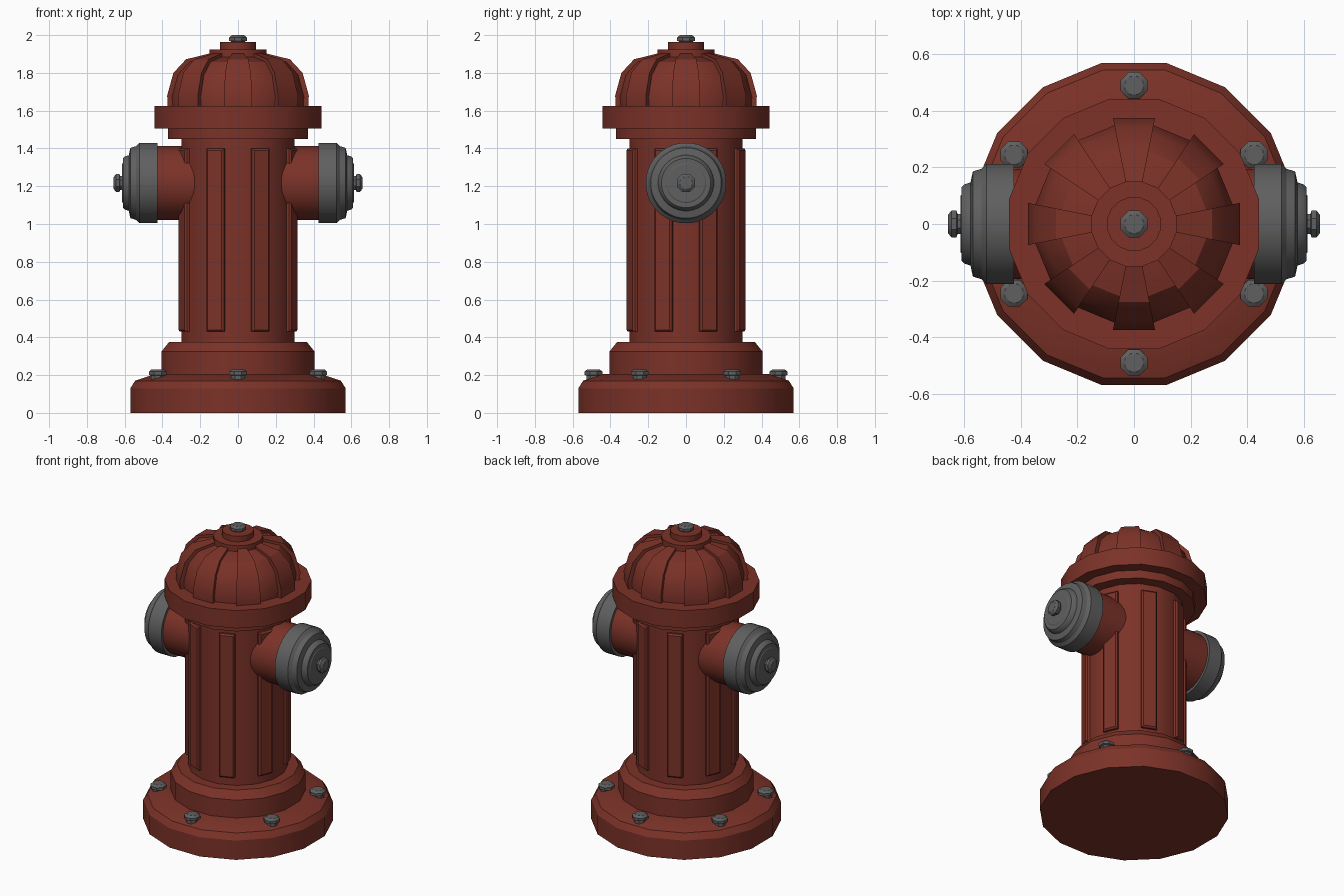
import bpy, bmesh, math
from mathutils import Matrix, Vector

if "Cube" in bpy.data.objects:
    bpy.data.objects.remove(bpy.data.objects["Cube"])

def material(name, rgb):
    m = bpy.data.materials.new(name)
    m.diffuse_color = (*rgb, 1)
    m.use_nodes = True
    m.node_tree.nodes["Principled BSDF"].inputs["Base Color"].default_value = m.diffuse_color
    return m

RED = material("dark red paint", (0.2, 0.032, 0.021))
GREY = material("grey metal", (0.115, 0.115, 0.115))
STEP = math.pi / 8          # 16-sided body, flats facing the axes
K = 1 / math.cos(STEP / 2)  # flat distance to corner radius

def finish(name, bm, mat, matrix=Matrix()):
    bmesh.ops.recalc_face_normals(bm, faces=bm.faces)
    me = bpy.data.meshes.new(name)
    bm.to_mesh(me)
    bm.free()
    me.transform(matrix)
    me.materials.append(mat)
    ob = bpy.data.objects.new(name, me)
    bpy.context.collection.objects.link(ob)
    bpy.ops.object.select_all(action='DESELECT')
    ob.select_set(True)
    bpy.context.view_layer.objects.active = ob
    bpy.ops.object.shade_smooth_by_angle(angle=math.radians(28))
    return ob

def lathe(name, profile, sides, mat, matrix=Matrix()):
    """Closed turned solid; radii are measured to the flats."""
    bm = bmesh.new()
    k = 1 / math.cos(math.pi / sides)
    rings = []
    for r, z in profile:
        rings.append([bm.verts.new((r * k * math.cos((i + .5) * math.tau / sides),
                                    r * k * math.sin((i + .5) * math.tau / sides), z))
                      for i in range(sides)])
    for a, b in zip(rings, rings[1:]):
        for i in range(sides):
            j = (i + 1) % sides
            bm.faces.new((a[i], a[j], b[j], b[i]))
    bm.faces.new(rings[0])
    bm.faces.new(rings[-1])
    return finish(name, bm, mat, matrix)

def bolt(name, matrix):
    lathe(name, [(.036, -.03), (.036, .004), (.047, .008), (.047, .026), (.032, .038)],
          8, GREY, matrix)

# Base, collar, barrel and upper flange
lathe("base", [(.57, 0), (.57, .13), (.545, .17), (.44, .205), (.38, .205)], 16, RED)
lathe("collar", [(.405, .18), (.405, .325), (.365, .375), (.28, .375)], 16, RED)
lathe("barrel", [(.3, .36), (.3, 1.46)], 16, RED)
lathe("neck_ring", [(.37, 1.45), (.37, 1.51)], 16, RED)
lathe("flange", [(.442, 1.505), (.442, 1.625)], 16, RED)

# Raised strips on the barrel
for n in range(8):
    bm = bmesh.new()
    loops = []
    for x, inset in ((.28, 0), (.314, 0), (.324, .01)):
        w, lo, hi = .05 - inset, .43 + inset, 1.4 - inset
        loops.append([bm.verts.new(p) for p in
                      ((x, -w, lo), (x, w, lo), (x, w, hi), (x, -w, hi))])
    for a, b in zip(loops, loops[1:]):
        for i in range(4):
            j = (i + 1) % 4
            bm.faces.new((a[i], a[j], b[j], b[i]))
    bm.faces.new(loops[0])
    bm.faces.new(loops[-1])
    finish(f"barrel_strip_{n + 1}", bm, RED, Matrix.Rotation((2 * n + 1) * STEP, 4, 'Z'))

# Dome with eight raised panels
outer = [(.372, 1.62), (.375, 1.68), (.342, 1.8), (.275, 1.872), (.13, 1.908)]
inner = [(r * .93, 1.6 + (z - 1.6) * .95) for r, z in outer]
lathe("dome", inner, 16, RED)
for n in range(8):
    bm = bmesh.new()
    rows = []
    for (ro, zo), (ri, zi) in zip(outer, inner):
        ri -= .012
        t = math.tan(STEP / 2)
        rows.append([bm.verts.new(p) for p in
                     ((ri, -ri * t, zi), (ro, -ro * t, zo), (ro, ro * t, zo), (ri, ri * t, zi))])
    for a, b in zip(rows, rows[1:]):
        for i in range(4):
            j = (i + 1) % 4
            bm.faces.new((a[i], a[j], b[j], b[i]))
    bm.faces.new(rows[0])
    bm.faces.new(rows[-1])
    finish(f"dome_panel_{n + 1}", bm, RED, Matrix.Rotation(2 * n * STEP, 4, 'Z'))

# Crown on the dome
lathe("crown_disc", [(.15, 1.87), (.15, 1.925)], 16, RED)
lathe("crown_step", [(.095, 1.92), (.095, 1.963)], 16, RED)
bolt("crown_bolt", Matrix.Translation((0, 0, 1.962)))

# Base bolts
for n in range(6):
    a = math.radians(90 + 60 * n)
    bolt(f"base_bolt_{n + 1}",
         Matrix.Translation((.49 * math.cos(a), .49 * math.sin(a), .193)))

# Side outlets with metal caps
for side, s in (("right", 1), ("left", -1)):
    m = Matrix.Translation((0, 0, 1.217)) @ Matrix.Rotation(s * math.pi / 2, 4, 'Y')
    lathe(f"{side}_outlet", [(.195, .15), (.195, .44)], 32, RED, m)
    lathe(f"{side}_cap", [(.19, .425), (.213, .425), (.213, .522), (.195, .54), (.186, .57),
                          (.147, .578), (.14, .6), (.13, .61), (.105, .61), (.1, .613)],
          32, GREY, m)
    bolt(f"{side}_cap_bolt", m @ Matrix.Translation((0, 0, .62)))
